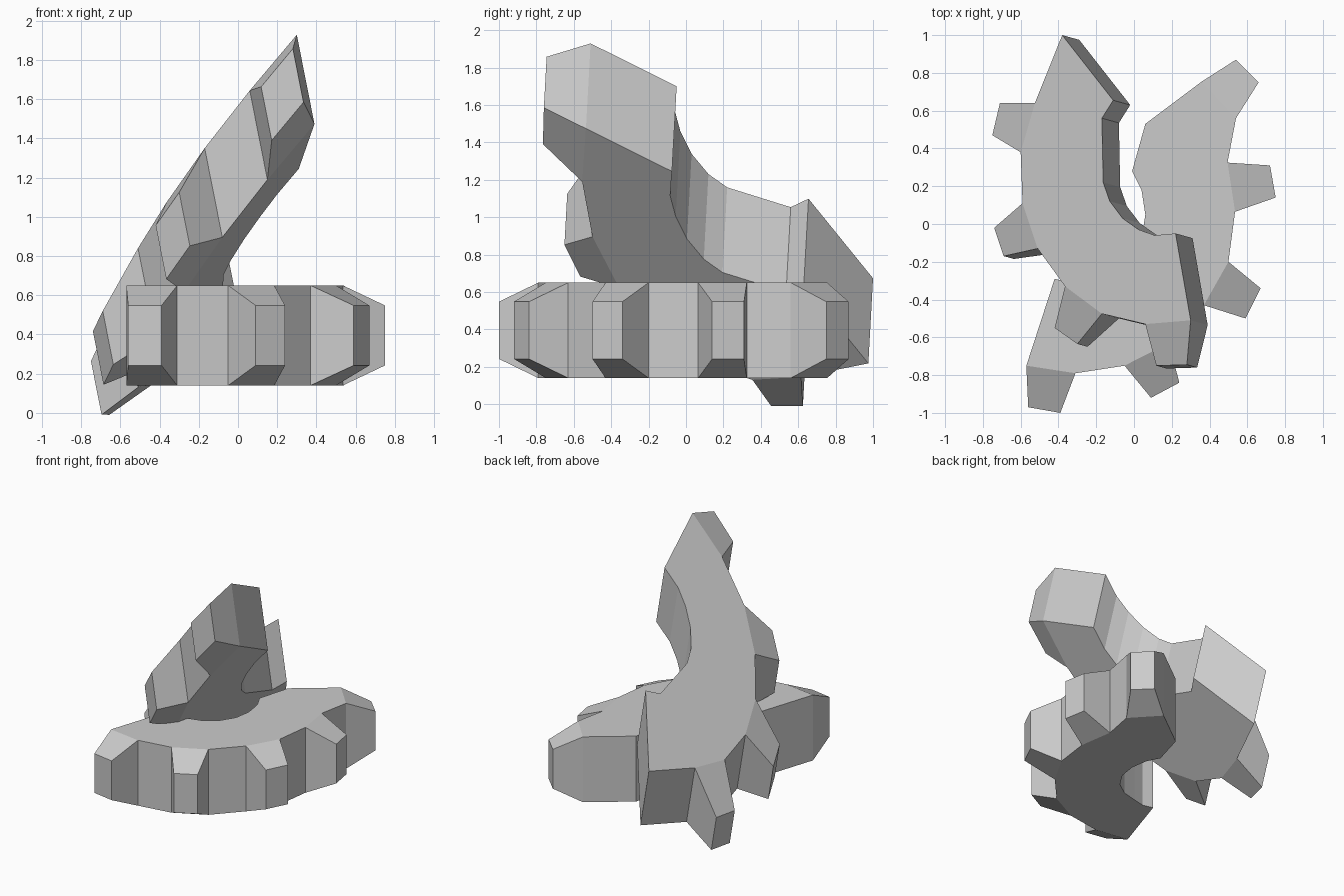
import bpy, bmesh
from mathutils import Vector

if "Cube" in bpy.data.objects:
    bpy.data.objects.remove(bpy.data.objects["Cube"])


def tooth(root_a, tip_a, tip_b, root_b):
    """Four outline points of one tooth; the two tips are flagged."""
    return [(root_a, False), (tip_a, True), (tip_b, True), (root_b, False)]


def plain(*points):
    return [(p, False) for p in points]


def gear_half(name, outline, height, thickness):
    """Extrude an outline lying on a plane; tooth tips taper in thickness."""
    bm = bmesh.new()
    top, bottom = [], []
    for (x, y), tip in outline:
        p = Vector((x, y, height(x, y)))
        inset = 0.2 if tip else 0.0
        top.append(bm.verts.new(p + thickness * inset))
        bottom.append(bm.verts.new(p + thickness * (1 - inset)))
    n = len(outline)
    for ring in (top, bottom):
        # body cap, then the sloped tooth faces
        bm.faces.new([v for v, o in zip(ring, outline) if not o[1]])
        for i in range(n):
            if outline[i][1] and outline[(i + 1) % n][1]:
                bm.faces.new([ring[(i + k) % n] for k in (-1, 0, 1, 2)])
    # side walls
    for i in range(n):
        j = (i + 1) % n
        bm.faces.new((top[i], top[j], bottom[j], bottom[i]))
    bmesh.ops.recalc_face_normals(bm, faces=bm.faces)
    mesh = bpy.data.meshes.new(name)
    bm.to_mesh(mesh)
    bm.free()
    obj = bpy.data.objects.new(name, mesh)
    bpy.context.collection.objects.link(obj)
    return obj


# Flat broken half: outer rim with teeth, then the broken edges and bore
flat = (
    tooth((-0.57, -0.75), (-0.56, -0.97), (-0.39, -1.0), (-0.31, -0.79))
    + tooth((-0.05, -0.75), (0.09, -0.92), (0.24, -0.84), (0.185, -0.63))
    + tooth((0.37, -0.43), (0.59, -0.5), (0.67, -0.34), (0.5, -0.2))
    + tooth((0.535, 0.065), (0.75, 0.14), (0.72, 0.31), (0.495, 0.325))
    + tooth((0.54, 0.56), (0.66, 0.75), (0.54, 0.87), (0.36, 0.755))
    + plain((0.06, 0.53), (-0.01, 0.28), (0.04, 0.18), (0.06, 0.05),
            (0.04, -0.08), (-0.03, -0.19), (-0.13, -0.26), (-0.25, -0.29),
            (-0.34, -0.31), (-0.42, -0.29))
)
gear_half("flat_gear_half", flat, lambda x, y: 0.65, Vector((0, 0, -0.51)))

# Tilted broken half leaning across the flat one
tilted = (
    tooth((0.30, -0.51), (0.262, -0.74), (0.10, -0.745), (0.06, -0.53))
    + tooth((-0.17, -0.475), (-0.318, -0.63), (-0.438, -0.545), (-0.365, -0.33))
    + tooth((-0.51, -0.13), (-0.708, -0.165), (-0.758, -0.015), (-0.59, 0.11))
    + tooth((-0.60, 0.38), (-0.768, 0.475), (-0.728, 0.645), (-0.525, 0.64))
    + plain((-0.38, 1.0), (-0.11, 0.655), (-0.17, 0.56), (-0.163, 0.22),
            (-0.128, 0.12), (-0.06, 0.03), (0.025, -0.03), (0.11, -0.06),
            (0.22, -0.05))
)
gear_half("tilted_gear_half", tilted,
          lambda x, y: 1.70 + 1.209 * (x - 0.22) - 0.287 * (y + 0.05),
          Vector((0.09, -0.025, -0.455)))
